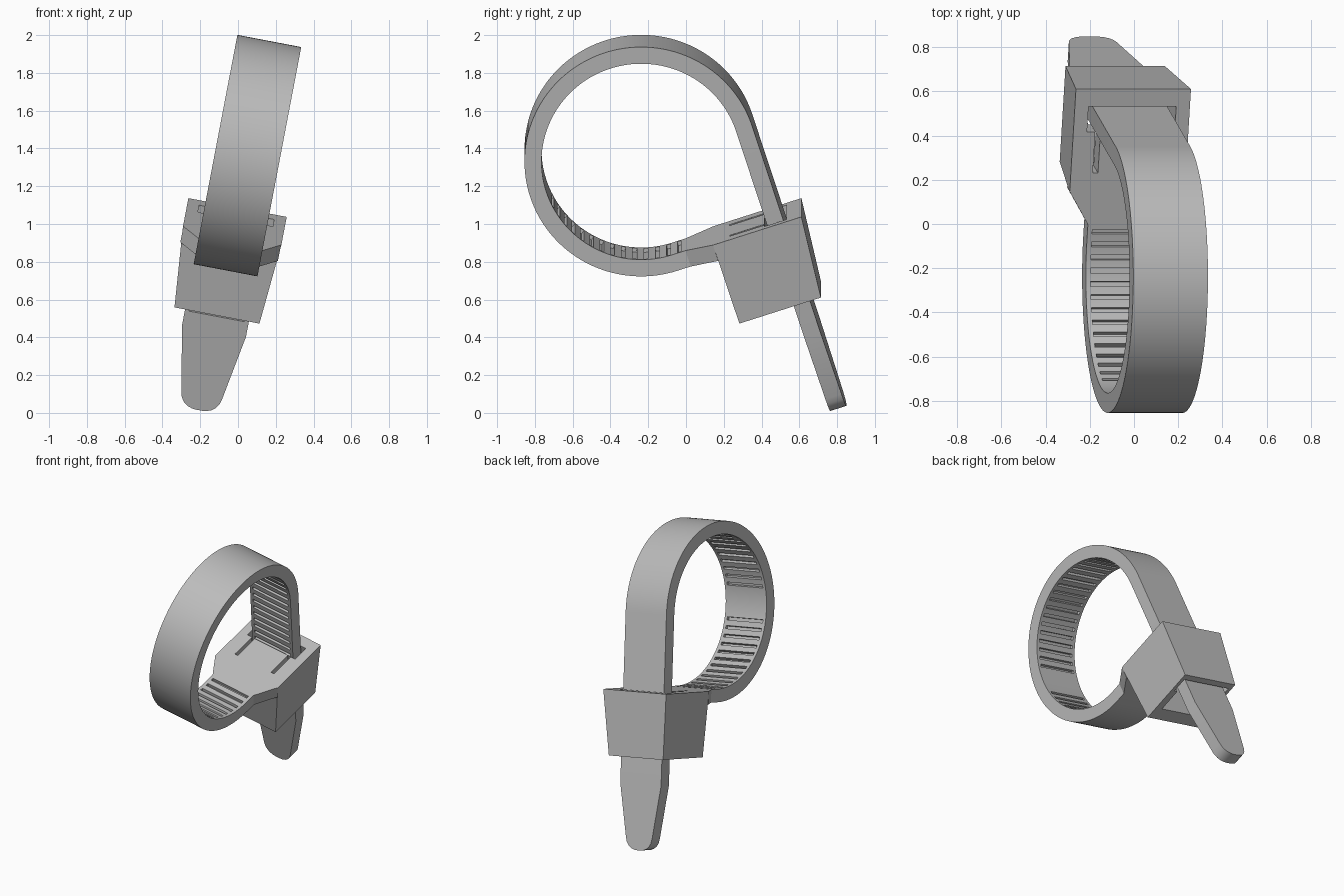
import bpy, bmesh, math
from mathutils import Matrix, Vector

if "Cube" in bpy.data.objects:
    bpy.data.objects.remove(bpy.data.objects["Cube"], do_unlink=True)

R_IN, R_OUT, HALF = 0.528, 0.618, 0.172   # loop radii and half width of the band
PITCH = 0.06                              # spacing of the ratchet grooves
ARC = math.radians(270) * R_IN
PLACE = (Matrix.Translation((0.05, -0.237, 1.362))
         @ Matrix.Rotation(math.radians(10.8), 4, 'Y')
         @ Matrix.Rotation(math.radians(18), 4, 'X'))

grey = bpy.data.materials.new("grey plastic")
grey.use_nodes = True
GREY = (0.5, 0.5, 0.5, 1)
grey.diffuse_color = GREY
grey.node_tree.nodes["Principled BSDF"].inputs["Base Color"].default_value = GREY


def make_object(name, bm):
    bmesh.ops.recalc_face_normals(bm, faces=bm.faces)
    mesh = bpy.data.meshes.new(name)
    bm.to_mesh(mesh)
    bm.free()
    mesh.materials.append(grey)
    ob = bpy.data.objects.new(name, mesh)
    bpy.context.collection.objects.link(ob)
    return ob


def add_box(bm, low, high, frame=Matrix()):
    low, high = Vector(low), Vector(high)
    size = Matrix.Diagonal((*(high - low), 1))
    bmesh.ops.create_cube(bm, size=1, matrix=frame @ Matrix.Translation((low + high) / 2) @ size)


def cut(ob, cutter):
    cutter.hide_render = True
    mod = ob.modifiers.new("cut", 'BOOLEAN')
    mod.operation, mod.solver, mod.object = 'DIFFERENCE', 'EXACT', cutter
    bpy.context.view_layer.update()
    bpy.context.view_layer.objects.active = ob
    bpy.ops.object.modifier_apply(modifier=mod.name)
    bpy.data.objects.remove(cutter, do_unlink=True)


def finish(ob):
    ob.data.transform(PLACE)
    bpy.ops.object.select_all(action='DESELECT')
    ob.select_set(True)
    bpy.context.view_layer.objects.active = ob
    bpy.ops.object.shade_smooth_by_angle(angle=math.radians(20))


def path_frame(s):
    """Frame on the inner face at length s: x across, y along, z outward."""
    if s < 0:
        pos, out = Vector((0, -s, -R_IN)), Vector((0, 0, -1))
    else:
        ang = math.radians(270) - min(s, ARC) / R_IN
        out = Vector((0, math.cos(ang), math.sin(ang)))
        pos = out * R_IN - Vector((0, 0, max(s - ARC, 0)))
    across = Vector((1, 0, 0))
    along = out.cross(across)
    m = Matrix((across, along, out)).transposed().to_4x4()
    m.translation = pos
    return m


# Band: flared root, round loop, straight run and tapered rounded tip
stations = [(-0.228, 0.263), (-0.075, HALF)]
stations += [(ARC * i / 108, HALF) for i in range(109)]
stations += [(ARC + t, h) for t, h in ((1.165, HALF), (1.53, 0.11), (1.56, 0.102), (1.585, 0.086),
                                       (1.602, 0.064), (1.611, 0.04), (1.614, 0.018))]
bm = bmesh.new()
previous = None
for s, half in stations:
    frame = path_frame(s)
    ring = [bm.verts.new(frame @ Vector((x, 0, z)))
            for x, z in ((-half, 0), (half, 0), (half, R_OUT - R_IN), (-half, R_OUT - R_IN))]
    if previous:
        for i in range(4):
            j = (i + 1) % 4
            bm.faces.new((previous[i], previous[j], ring[j], ring[i]))
    else:
        bm.faces.new(ring)
    previous = ring
bm.faces.new(previous)
band = make_object("band", bm)

# Ratchet grooves along the inner face
bm = bmesh.new()
s = -0.04
while s < ARC + 1.12:
    angle = 270 - math.degrees(s / R_IN)
    if not 168 < angle < 186:
        add_box(bm, (-0.15, -0.011, -0.03), (0.15, 0.011, 0.022), path_frame(s))
    s += PITCH
cut(band, make_object("groove_cutter", bm))
finish(band)

# Locking head: tapered block
bm = bmesh.new()
for side in (-1, 1):
    for w, a, z in ((0.265, 0.228, -R_IN), (0.265, 0.72, -R_IN), (0.229, 0.682, -0.98), (0.229, 0.228, -0.98)):
        bm.verts.new((side * w, a, z))
bmesh.ops.convex_hull(bm, input=bm.verts)
bmesh.ops.dissolve_limit(bm, angle_limit=0.01, verts=bm.verts, edges=bm.edges)
head = make_object("locking_head", bm)

# Band slot, then the pawl chamber, then the two slits beside the pawl
for name, boxes in (
        ("slot_cutter", [((-0.202, 0.515, -1.1), (0.202, 0.636, -0.4))]),
        ("chamber_cutter", [((-0.175, 0.33, -1.1), (0.175, 0.6, -0.64))]),
        ("slit_cutter", [((c - 0.012, 0.32, -0.7), (c + 0.012, 0.55, -0.4)) for c in (-0.152, 0.152)])):
    bm = bmesh.new()
    for low, high in boxes:
        add_box(bm, low, high)
    cut(head, make_object(name, bm))
finish(head)
